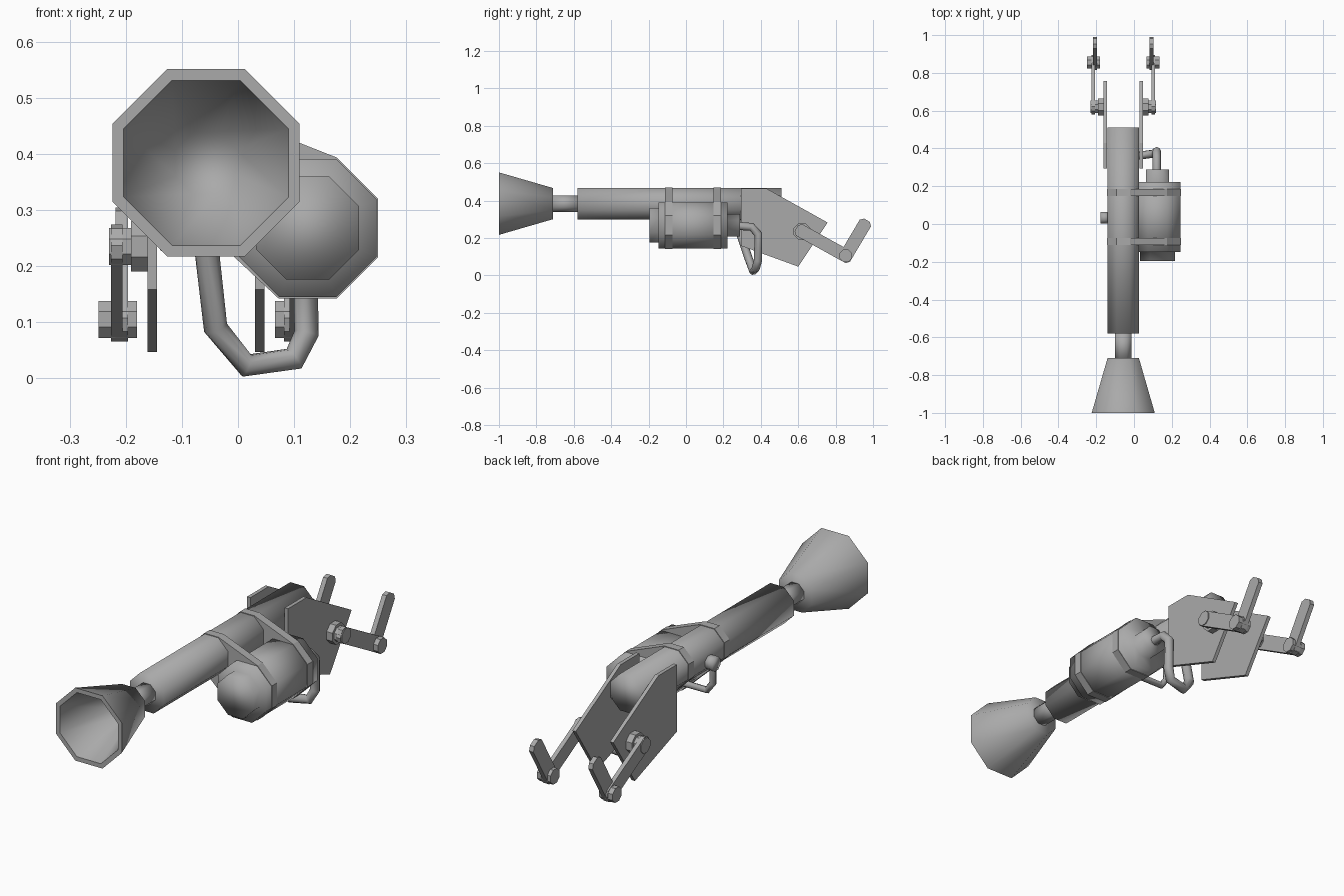
import bpy, bmesh, math
from mathutils import Vector

if "Cube" in bpy.data.objects:
    bpy.data.objects.remove(bpy.data.objects["Cube"])

grey = bpy.data.materials.new("metal_grey")
grey.use_nodes = True
colour = (0.4, 0.4, 0.4, 1)
grey.diffuse_color = colour
grey.node_tree.nodes["Principled BSDF"].inputs["Base Color"].default_value = colour

AXIS, HEIGHT = -0.057, 0.384      # centre line of the barrel
TANK_X, TANK_Z = 0.124, 0.268     # centre line of the tank


def finish(name, bm, smooth=False):
    bmesh.ops.recalc_face_normals(bm, faces=bm.faces)
    for f in bm.faces:
        f.smooth = smooth
    mesh = bpy.data.meshes.new(name)
    bm.to_mesh(mesh)
    bm.free()
    mesh.materials.append(grey)
    ob = bpy.data.objects.new(name, mesh)
    bpy.context.collection.objects.link(ob)
    return ob


def octagon(apothem):
    r = apothem / math.cos(math.pi / 8)
    return [(r * math.cos(a), r * math.sin(a))
            for a in (math.pi / 4 * (k + 0.5) for k in range(8))]


def lathe(name, place, rings, smooth=True):
    """Eight-sided solid from (distance, apothem) rings; place sets the axis."""
    bm = bmesh.new()
    loops = [[bm.verts.new(place(u, v, d)) for u, v in octagon(a)] for d, a in rings]
    for a, b in zip(loops, loops[1:]):
        for i in range(8):
            j = (i + 1) % 8
            bm.faces.new((a[i], a[j], b[j], b[i]))
    bm.faces.new(loops[0])
    bm.faces.new(loops[-1])
    return finish(name, bm, smooth)


def along_y(cx, cz):
    return lambda u, v, d: (cx + u, d, cz + v)


def along_x(cy, cz):
    return lambda u, v, d: (d, cy + u, cz + v)


def plate(name, outline, x0, x1):
    """Flat plate from a (y, z) outline, between two x positions."""
    bm = bmesh.new()
    face = bm.faces.new([bm.verts.new((x0, y, z)) for y, z in outline])
    ext = bmesh.ops.extrude_face_region(bm, geom=[face])["geom"]
    bmesh.ops.translate(bm, vec=(x1 - x0, 0, 0),
                        verts=[v for v in ext if isinstance(v, bmesh.types.BMVert)])
    return finish(name, bm)


def bar(start, end, half):
    """Outline of a bar with chamfered ends."""
    s, e = Vector(start), Vector(end)
    d = (e - s).normalized()
    n = Vector((-d.y, d.x))
    c = half * 0.5
    pts = [s - d * half + n * c, s - d * c + n * half, e + d * c + n * half, e + d * half + n * c]
    pts += [e + d * half - n * c, e + d * c - n * half, s - d * c - n * half, s - d * half - n * c]
    return [tuple(p) for p in pts]


def tube(name, points, radius):
    curve = bpy.data.curves.new(name, "CURVE")
    curve.dimensions = "3D"
    curve.bevel_depth = radius
    curve.bevel_resolution = 2
    curve.use_fill_caps = True
    spline = curve.splines.new("POLY")
    spline.points.add(len(points) - 1)
    for p, co in zip(spline.points, points):
        p.co = (*co, 1)
    spline.use_smooth = True
    curve.materials.append(grey)
    ob = bpy.data.objects.new(name, curve)
    bpy.context.collection.objects.link(ob)


# Flared muzzle with a crisp flat rim and a hollow inside
horn = lathe("horn_muzzle", along_y(AXIS, HEIGHT),
             [(-0.71, 0.083), (-1, 0.167), (-1, 0.147), (-0.73, 0.055)])
for p in horn.data.polygons:
    if p.center.y < -0.99:
        p.use_smooth = False

# Barrel and tank
lathe("muzzle_neck", along_y(AXIS, HEIGHT), [(-0.72, 0.044), (-0.57, 0.044)])
lathe("barrel", along_y(AXIS, HEIGHT), [(-0.58, 0.084), (0.51, 0.084)])
lathe("tank", along_y(TANK_X, TANK_Z),
      [(-0.195, 0.092), (-0.148, 0.092), (-0.148, 0.123), (0.223, 0.123),
       (0.223, 0.061), (0.288, 0.061)])

# Straps wrapped round barrel and tank
for name, y in (("front_strap", -0.092), ("rear_strap", 0.167)):
    bm = bmesh.new()
    for cx, cz, a in ((AXIS, HEIGHT, 0.087), (TANK_X, TANK_Z, 0.1255)):
        for u, v in octagon(a):
            for side in (-0.019, 0.019):
                bm.verts.new((cx + u, y + side, cz + v))
    hull = bmesh.ops.convex_hull(bm, input=bm.verts)
    inner = [v for v in hull["geom_interior"] if isinstance(v, bmesh.types.BMVert)]
    bmesh.ops.delete(bm, geom=inner, context="VERTS")
    finish(name, bm)

# Hose from the tank round to the underside of the barrel
tube("hose", [(0.12, 0.27, 0.265), (0.12, 0.35, 0.26), (0.12, 0.387, 0.22),
              (0.122, 0.385, 0.08), (0.1, 0.372, 0.035), (0.015, 0.36, 0.023),
              (-0.04, 0.335, 0.09), (-0.057, 0.285, 0.24), (-0.057, 0.265, 0.33)], 0.022)

# Valve knob on the side of the barrel, with its thin pipe
lathe("valve_knob", along_x(0.033, 0.372), [(-0.178, 0.03), (-0.13, 0.03)])
tube("valve_pipe", [(-0.16, 0.033, 0.372), (-0.16, 0.033, 0.28),
                    (-0.13, 0.033, 0.24), (0.03, 0.033, 0.24)], 0.015)

# Side plates, bolts, arms and cranks, repeated on both sides
PIVOT, ELBOW, TIP = (0.62, 0.235), (0.855, 0.105), (0.95, 0.265)
PLATE = [(0.295, 0.465), (0.43, 0.465), (0.757, 0.283), (0.6, 0.047), (0.295, 0.158)]
for side, s in (("right", -1), ("left", 1)):
    def out(d):
        return AXIS + s * d
    plate(side + "_plate", PLATE, out(0.087), out(0.104))
    lathe(side + "_pivot_base", along_x(*PIVOT), [(out(0.1), 0.045), (out(0.134), 0.045)], False)
    lathe(side + "_pivot_bolt", along_x(*PIVOT), [(out(0.13), 0.033), (out(0.173), 0.033)], False)
    plate(side + "_arm", bar(PIVOT, ELBOW, 0.035), out(0.149), out(0.169))
    plate(side + "_crank", bar(ELBOW, TIP, 0.035), out(0.139), out(0.161))
    lathe(side + "_elbow_bolt", along_x(*ELBOW), [(out(0.123), 0.033), (out(0.192), 0.033)], False)
